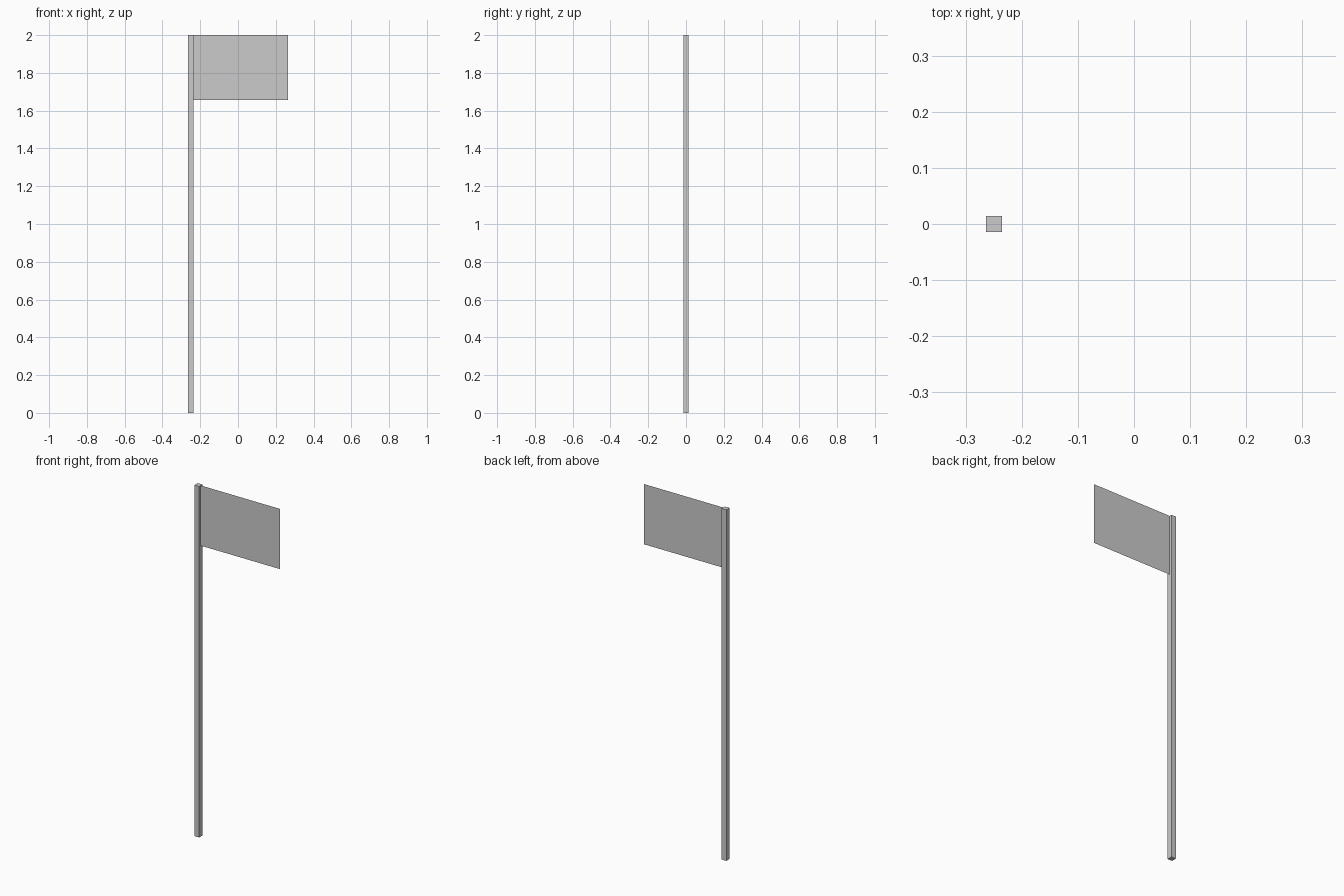
import bpy, bmesh
from mathutils import Matrix

if "Cube" in bpy.data.objects:
    bpy.data.objects.remove(bpy.data.objects["Cube"])

HALF = 0.264                 # half of the overall width
POLE = 0.029                 # side of the square pole
HEIGHT = 2.0
FLAG_BOTTOM = 1.657


def make_object(name, bm):
    mesh = bpy.data.meshes.new(name)
    bm.to_mesh(mesh)
    bm.free()
    obj = bpy.data.objects.new(name, mesh)
    bpy.context.collection.objects.link(obj)
    return obj


# Square pole at the left, full height
bm = bmesh.new()
bmesh.ops.create_cube(
    bm, size=1,
    matrix=Matrix.Translation((-HALF + POLE / 2, 0, HEIGHT / 2))
    @ Matrix.Diagonal((POLE, POLE, HEIGHT, 1)))
make_object("pole", bm)

# Flat sheet flag, from the pole's side to the right, flush with the top
bm = bmesh.new()
left = -HALF + POLE
corners = [(left, FLAG_BOTTOM), (HALF, FLAG_BOTTOM), (HALF, HEIGHT), (left, HEIGHT)]
bm.faces.new([bm.verts.new((x, 0, z)) for x, z in corners])
make_object("flag", bm)
